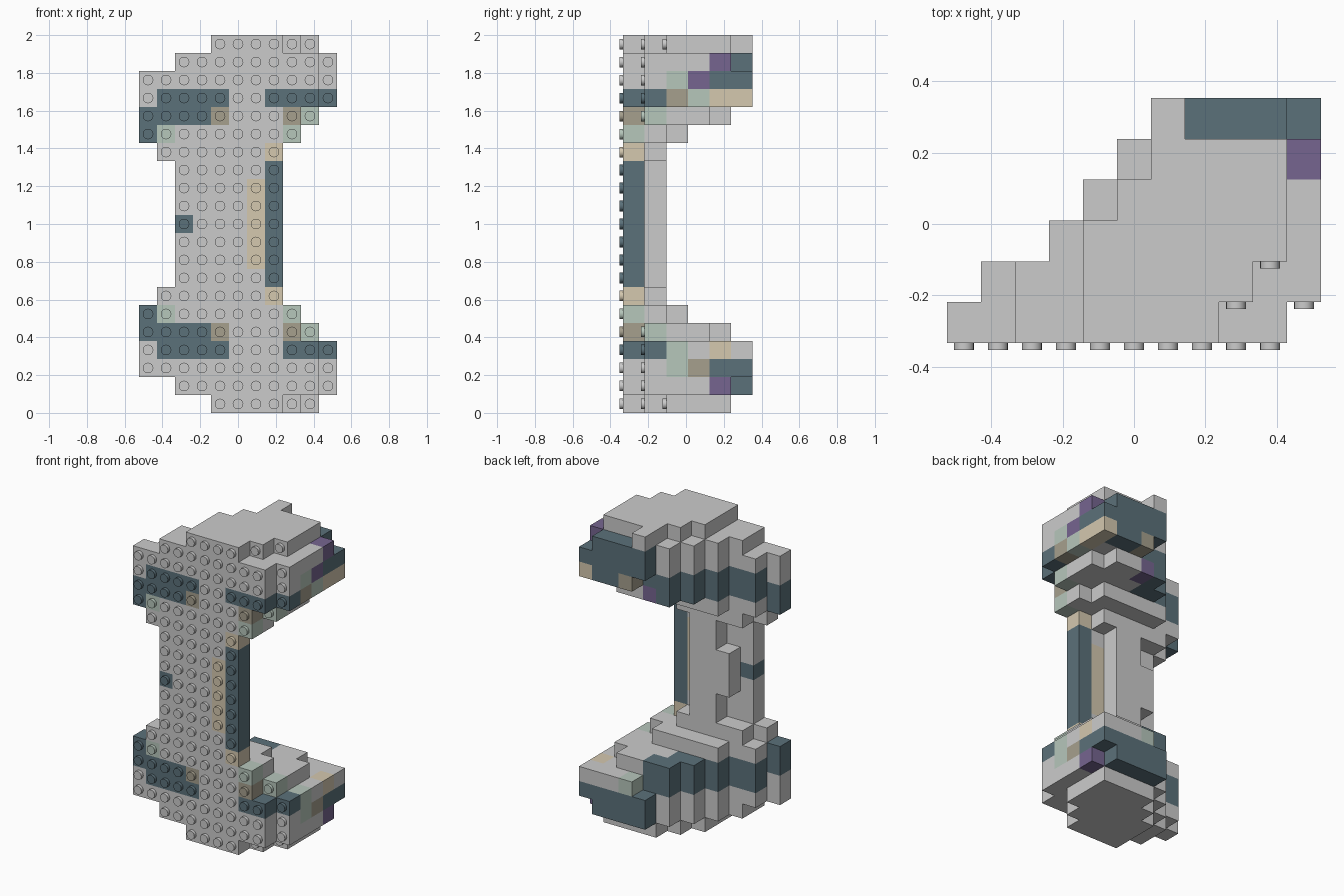
import bpy, bmesh, math
from mathutils import Vector, Matrix

if "Cube" in bpy.data.objects:
    bpy.data.objects.remove(bpy.data.objects["Cube"])

P = 2 / 21            # brick pitch in x and z
D = 0.1143            # layer depth in y
X0, Y0 = -5.5 * P, -0.333

# Half outline: for each row from the end to the middle, column ranges of layers front to back
HALF = [
    [(4, 7), (4, 8), (4, 9), (5, 9), (6, 9)],
    [(2, 9), (2, 10), (3, 10), (4, 10), (5, 10), (6, 9)],
    [(0, 9), (1, 10), (3, 10), (4, 10), (5, 10), (6, 10)],
    [(0, 9), (1, 10), (3, 10), (4, 10), (5, 10), (7, 10)],
    [(0, 8), (1, 9), (3, 9), (4, 9), (5, 8)],
    [(0, 8), (1, 8), (3, 7)],
    [(1, 7), (2, 6)],
    [(2, 7), (4, 5)],
    [(2, 7), (4, 5)],
    [(2, 7), (3, 5)],
    [(2, 7), (3, 5)],
]

COLOURS = {
    "slate": (0.105, 0.165, 0.195, 1),
    "sage": (0.47, 0.57, 0.50, 1),
    "tan": (0.66, 0.58, 0.43, 1),
    "brown": (0.38, 0.35, 0.27, 1),
    "purple": (0.18, 0.13, 0.28, 1),
    "dim_grey": (0.56, 0.56, 0.56, 1),
}

cells = {}
for level, layers in enumerate(HALF):
    for row in {level, 20 - level}:
        for k, (a, b) in enumerate(layers):
            for c in range(a, b + 1):
                cells[c, k, row] = "grey"
cells[6, 5, 20] = "grey"


def paint(colour, cols, layers, rows, mirror=False):
    """Colour a block of cells, optionally on both ends."""
    for r in range(rows[0], rows[1] + 1):
        for k in range(layers[0], layers[1] + 1):
            for c in range(cols[0], cols[1] + 1):
                for rr in ((r, 20 - r) if mirror else (r,)):
                    if (c, k, rr) in cells:
                        cells[c, k, rr] = colour


# Dark bands round both ends
paint("slate", (1, 4), (0, 0), (3, 3), True)
paint("slate", (0, 3), (0, 0), (4, 4), True)
paint("slate", (0, 0), (0, 0), (5, 5), True)
paint("slate", (8, 10), (0, 1), (3, 3), True)
paint("slate", (7, 7), (0, 0), (17, 17))
for k, c in ((1, 1), (2, 3), (3, 4), (4, 5)):
    paint("slate", (c, c + 1), (k, k), (3, 4), True)
paint("slate", (6, 10), (5, 5), (1, 2), True)
paint("slate", (10, 10), (4, 4), (2, 2), True)
paint("slate", (7, 9), (5, 5), (17, 17))
# Dark and tan strips on the shaft
paint("slate", (7, 7), (0, 0), (7, 13))
paint("tan", (7, 7), (0, 0), (6, 6), True)
paint("tan", (6, 6), (0, 0), (8, 12))
paint("slate", (2, 2), (0, 0), (10, 10))
# Weathered single bricks
paint("sage", (1, 1), (0, 0), (5, 5), True)
paint("sage", (8, 8), (0, 0), (5, 5), True)
paint("sage", (9, 9), (1, 1), (4, 4), True)
paint("brown", (8, 8), (0, 0), (4, 4), True)
paint("brown", (4, 4), (0, 0), (4, 4), True)
paint("dim_grey", (3, 3), (0, 0), (2, 2), True)
paint("sage", (10, 10), (2, 2), (2, 2), True)
paint("purple", (10, 10), (4, 4), (1, 1), True)
paint("purple", (10, 10), (3, 3), (18, 18))
paint("brown", (10, 10), (2, 2), (17, 17))
paint("sage", (10, 10), (3, 3), (17, 17))
paint("tan", (10, 10), (4, 5), (17, 17))
paint("brown", (7, 7), (5, 5), (17, 17))
paint("purple", (6, 6), (4, 4), (16, 16))
paint("sage", (10, 10), (2, 2), (3, 3))
paint("tan", (10, 10), (4, 4), (3, 3))
paint("brown", (10, 10), (3, 3), (2, 2))
paint("sage", (7, 7), (5, 5), (3, 3))
paint("purple", (6, 6), (4, 4), (2, 2))

SIZE = Vector((P, D, P))


def finish(bm, name, colour):
    bmesh.ops.remove_doubles(bm, verts=bm.verts, dist=1e-5)
    me = bpy.data.meshes.new(name)
    bm.to_mesh(me)
    bm.free()
    ob = bpy.data.objects.new(name, me)
    bpy.context.collection.objects.link(ob)
    if colour in COLOURS:
        mat = bpy.data.materials.get(colour) or bpy.data.materials.new(colour)
        mat.diffuse_color = COLOURS[colour]
        mat.use_nodes = True
        mat.node_tree.nodes["Principled BSDF"].inputs["Base Color"].default_value = mat.diffuse_color
        me.materials.append(mat)
    return ob


def add_cell(bm, cell):
    """Add only the outward faces of one brick cell."""
    centre = Vector((X0, Y0, 0)) + Vector([(cell[i] + 0.5) * SIZE[i] for i in range(3)])
    for axis in range(3):
        for s in (-1, 1):
            near = list(cell)
            near[axis] += s
            if tuple(near) in cells:
                continue
            u, v = (axis + 1) % 3, (axis + 2) % 3
            verts = []
            for a, b in ((-1, -1), (1, -1), (1, 1), (-1, 1)):
                p = centre.copy()
                p[axis] += s * SIZE[axis] / 2
                p[u] += a * SIZE[u] / 2
                p[v] += b * SIZE[v] / 2
                verts.append(bm.verts.new(p))
            bm.faces.new(verts if s > 0 else verts[::-1])


def add_stud(bm, cell):
    """Round stud on the front of a cell."""
    c, k, r = cell
    pos = Vector((X0 + (c + 0.5) * P, Y0 + k * D - 0.01, (r + 0.5) * P))
    bmesh.ops.create_cone(bm, cap_ends=True, segments=16, radius1=0.028, radius2=0.028,
                          depth=0.02, matrix=Matrix.Translation(pos) @ Matrix.Rotation(math.pi / 2, 4, 'X'))


# One brick body and one stud set per colour
for colour in ["grey"] + list(COLOURS):
    body, studs = bmesh.new(), bmesh.new()
    for cell, col in cells.items():
        if col != colour:
            continue
        add_cell(body, cell)
        if (cell[0], cell[1] - 1, cell[2]) not in cells:
            add_stud(studs, cell)
    finish(body, colour + "_bricks", colour)
    if studs.verts:
        ob = finish(studs, colour + "_studs", colour)
        bpy.ops.object.select_all(action='DESELECT')
        ob.select_set(True)
        bpy.context.view_layer.objects.active = ob
        bpy.ops.object.shade_smooth_by_angle(angle=math.radians(35))
    else:
        studs.free()
